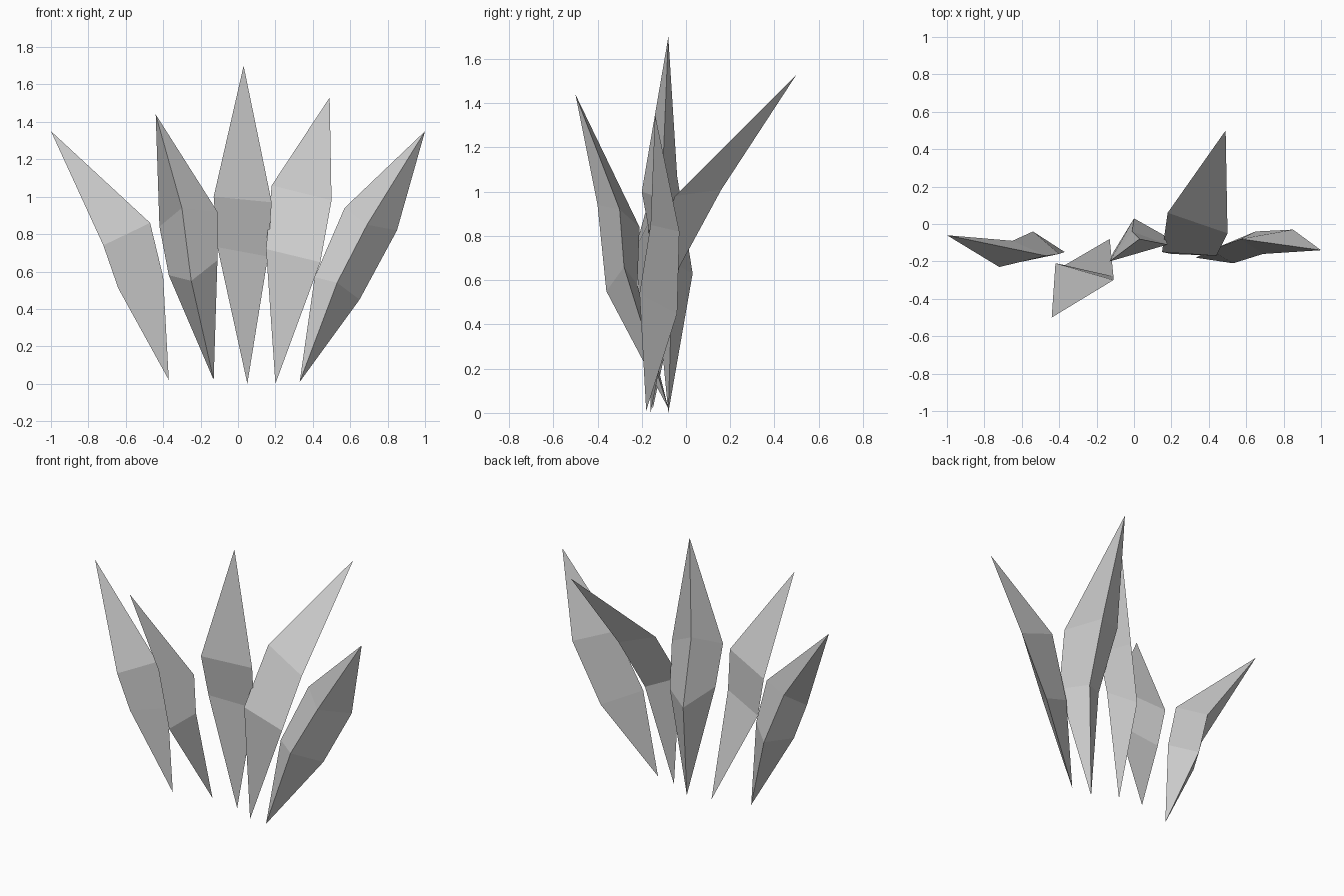
import bpy
import bmesh

# Clear the default cube only
default_cube = bpy.data.objects.get("Cube")
if default_cube:
    bpy.data.objects.remove(default_cube, do_unlink=True)


def make_material(name, colour):
    material = bpy.data.materials.new(name)
    material.use_nodes = True
    material.diffuse_color = colour
    shader = next(n for n in material.node_tree.nodes if n.type == "BSDF_PRINCIPLED")
    shader.inputs["Base Color"].default_value = colour
    return material


def build_shard(name, root, lower_ring, upper_ring, tip, material):
    """Three-sided crystal: pointed root, two triangular rings, pointed tip."""
    bm = bmesh.new()
    bottom = bm.verts.new(root)
    lower = [bm.verts.new(point) for point in lower_ring]
    upper = [bm.verts.new(point) for point in upper_ring]
    top = bm.verts.new(tip)
    sides = len(lower)
    for side in range(sides):
        following = (side + 1) % sides
        bm.faces.new((bottom, lower[following], lower[side]))
        bm.faces.new((lower[side], lower[following], upper[following], upper[side]))
        bm.faces.new((upper[side], upper[following], top))
    bmesh.ops.recalc_face_normals(bm, faces=bm.faces)

    mesh = bpy.data.meshes.new(name)
    bm.to_mesh(mesh)
    bm.free()
    mesh.materials.append(material)
    shard = bpy.data.objects.new(name, mesh)
    bpy.context.collection.objects.link(shard)
    return shard


crystal_grey = make_material("crystal grey", (0.6, 0.6, 0.6, 1))

# Outer shard leaning to the model's right
build_shard(
    "right_outer_shard",
    root=(-.37, -.15, .02),
    lower_ring=[(-.64, -.21, .51), (-.4, -.16, .57), (-.54, -.04, .52)],
    upper_ring=[(-.72, -.23, .74), (-.47, -.17, .86), (-.65, -.09, .84)],
    tip=(-1, -.06, 1.35),
    material=crystal_grey,
)

# Inner shard leaning forwards
build_shard(
    "right_inner_shard",
    root=(-.13, -.08, .02),
    lower_ring=[(-.37, -.22, .58), (-.25, -.36, .55), (-.11, -.28, .66)],
    upper_ring=[(-.42, -.21, .84), (-.3, -.4, .94), (-.11, -.3, .92)],
    tip=(-.44, -.5, 1.44),
    material=crystal_grey,
)

# Tall upright shard in the middle
build_shard(
    "centre_shard",
    root=(.05, -.08, 0),
    lower_ring=[(-.11, -.15, .73), (.16, -.06, .68), (0, .03, .63)],
    upper_ring=[(-.13, -.2, 1), (.18, -.11, .97), (-.01, -.04, 1.07)],
    tip=(.03, -.08, 1.7),
    material=crystal_grey,
)

# Inner shard leaning backwards
build_shard(
    "left_inner_shard",
    root=(.2, -.16, 0),
    lower_ring=[(.15, -.15, .72), (.44, -.17, .65), (.32, -.03, .66)],
    upper_ring=[(.18, .06, 1.06), (.5, -.05, .98), (.38, .16, 1.01)],
    tip=(.49, .5, 1.53),
    material=crystal_grey,
)

# Outer shard leaning to the model's left
build_shard(
    "left_outer_shard",
    root=(.33, -.18, .01),
    lower_ring=[(.41, -.14, .57), (.53, -.21, .54), (.65, -.04, .45)],
    upper_ring=[(.57, -.08, .94), (.69, -.16, .85), (.85, -.03, .82)],
    tip=(1, -.14, 1.35),
    material=crystal_grey,
)
